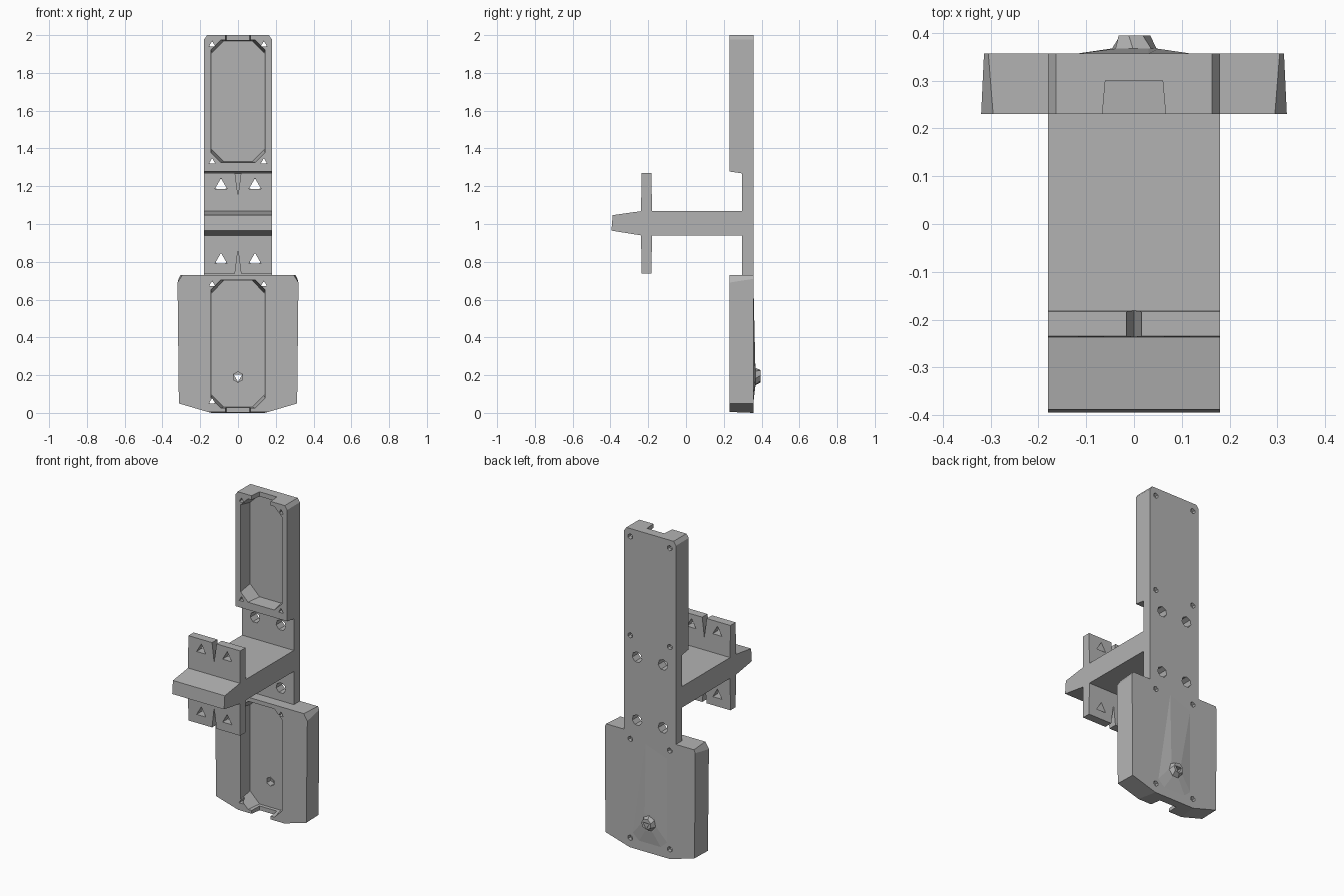
import bpy, bmesh, math
from mathutils import Vector

if "Cube" in bpy.data.objects:
    bpy.data.objects.remove(bpy.data.objects["Cube"])

grey = bpy.data.materials.new("plain grey")
grey.use_nodes = True
grey.diffuse_color = (0.45, 0.45, 0.45, 1)
grey.node_tree.nodes["Principled BSDF"].inputs["Base Color"].default_value = grey.diffuse_color


def loft(name, near, far):
    """Solid between two matching rings of points."""
    bm = bmesh.new()
    a = [bm.verts.new(p) for p in near]
    b = [bm.verts.new(p) for p in far]
    bm.faces.new(a)
    bm.faces.new(b[::-1])
    for i in range(len(a)):
        j = (i + 1) % len(a)
        bm.faces.new((a[i], b[i], b[j], a[j]))
    bmesh.ops.recalc_face_normals(bm, faces=bm.faces)
    mesh = bpy.data.meshes.new(name)
    bm.to_mesh(mesh)
    bm.free()
    mesh.materials.append(grey)
    ob = bpy.data.objects.new(name, mesh)
    bpy.context.collection.objects.link(ob)
    return ob


def prism(name, pts, y0, y1, far=None):
    """Outline in x and z, run along y."""
    return loft(name, [(x, y0, z) for x, z in pts], [(x, y1, z) for x, z in far or pts])


def ngon(cx, cz, r, n, turn=math.pi / 2):
    return [(cx + r * math.cos(turn + math.tau * i / n),
             cz + r * math.sin(turn + math.tau * i / n)) for i in range(n)]


def octagon(x, z0, z1, cut):
    return [(-x, z0 + cut), (-x + cut, z0), (x - cut, z0), (x, z0 + cut),
            (x, z1 - cut), (x - cut, z1), (-x + cut, z1), (-x, z1 - cut)]


def cut(target, cutters):
    for c in cutters:
        m = target.modifiers.new("cut", "BOOLEAN")
        m.operation = "DIFFERENCE"
        m.solver = "EXACT"
        m.object = c
    bpy.context.view_layer.update()
    deps = bpy.context.evaluated_depsgraph_get()
    mesh = bpy.data.meshes.new_from_object(target.evaluated_get(deps))
    target.modifiers.clear()
    target.data = mesh
    for c in cutters:
        bpy.data.objects.remove(c)


FRONT, BACK, FLOOR = 0.23, 0.357, 0.32


def pocket(z0, z1):
    return prism("pocket_cutter", octagon(0.143, z0, z1, 0.05), FRONT - 0.01, FLOOR,
                 octagon(0.14, z0 + 0.005, z1 - 0.005, 0.065))


def notch(z0, z1):
    return prism("notch_cutter", [(-0.067, z0), (0.067, z0), (0.067, z1), (-0.067, z1)],
                 FRONT - 0.01, 0.30, [(-0.06, z0), (0.06, z0), (0.06, z1), (-0.06, z1)])


# Upright, shelf and cross flange share one side profile
side = [(BACK, 0.73), (BACK, 2.0), (FRONT, 2.0), (FRONT, 1.278), (0.297, 1.268), (0.297, 1.07),
        (-0.18, 1.07), (-0.183, 1.27), (-0.235, 1.27), (-0.238, 1.068), (-0.388, 1.047),
        (-0.395, 0.965), (-0.238, 0.94), (-0.235, 0.738), (-0.183, 0.738), (-0.18, 0.94),
        (0.297, 0.938), (0.297, 0.73)]
frame = loft("upright_frame", [(-0.18, y, z) for y, z in side], [(0.18, y, z) for y, z in side])

cutters = [pocket(1.325, 1.975), notch(1.95, 2.05)]
for s in (-1, 1):
    # corner trims and screw holes
    cutters.append(prism("corner_cutter", [(s * 0.163, 2.001), (s * 0.2, 2.001), (s * 0.2, 1.975),
                                           (s * 0.181, 1.975)], 0.1, 0.5))
    for z in (1.33, 1.95):
        cutters.append(prism("screw_cutter", ngon(s * 0.137, z, 0.019, 3), 0.1, 0.34,
                             ngon(s * 0.137, z, 0.019, 3)))
        cutters.append(prism("screw_exit_cutter", ngon(s * 0.137, z, 0.017, 6), 0.335, 0.5))
    for z in (0.81, 1.205):
        cutters.append(prism("flange_hole_cutter", ngon(s * 0.09, z, 0.037, 3), -0.3, -0.1))
        cutters.append(prism("spine_hole_cutter", ngon(s * 0.09, z, 0.034, 7), 0.25, 0.5))
for edge, tip in ((1.28, 1.15), (0.728, 0.865)):
    cutters.append(prism("slit_cutter", [(-0.017, edge), (0.017, edge), (0, tip)], -0.3, -0.1))
cut(frame, cutters)

# Wide lower plate with shallow pocket
half = [(0.16, 0.005), (0.313, 0.05), (0.32, 0.69), (0.295, 0.73)]
rear = [(0.14, 0.0), (0.309, 0.05), (0.314, 0.71), (0.305, 0.73)]


def mirrored(pts):
    return pts + [(-x, z) for x, z in reversed(pts)]


plate = prism("lower_plate", mirrored(half), FRONT, BACK, mirrored(rear))
cutters = [pocket(0.025, 0.705), notch(-0.05, 0.06)]
for s in (-1, 1):
    for z in (0.06, 0.68):
        start = 0.3 if s > 0 and z < 0.1 else 0.1
        cutters.append(prism("screw_cutter", ngon(s * 0.137, z, 0.019, 3), start, 0.34))
        cutters.append(prism("screw_exit_cutter", ngon(s * 0.137, z, 0.017, 6), 0.335, 0.5))
cutters.append(prism("outlet_cutter", ngon(0, 0.19, 0.028, 6), 0.3, 0.5))
cut(plate, cutters)

# Shallow swelling on the back that carries the faceted outlet
base = [(-0.125, 0.665), (0.03, 0.72), (0.125, 0.09), (0.08, 0.05), (-0.08, 0.05), (-0.125, 0.09)]
top = [(-0.04, 0.24), (0.03, 0.245), (0.05, 0.18), (0.025, 0.14), (-0.025, 0.14), (-0.05, 0.18)]
swelling = prism("back_swelling", base, BACK - 0.001, 0.367, top)
cut(swelling, [prism("outlet_cutter", ngon(0, 0.19, 0.028, 6), 0.3, 0.5)])

outlet = prism("faceted_outlet", ngon(0, 0.19, 0.052, 7), 0.36, 0.395, ngon(0.0, 0.195, 0.034, 7, 1.9))
cut(outlet, [prism("outlet_cutter", ngon(0, 0.19, 0.026, 3, -math.pi / 2), 0.3, 0.5)])
